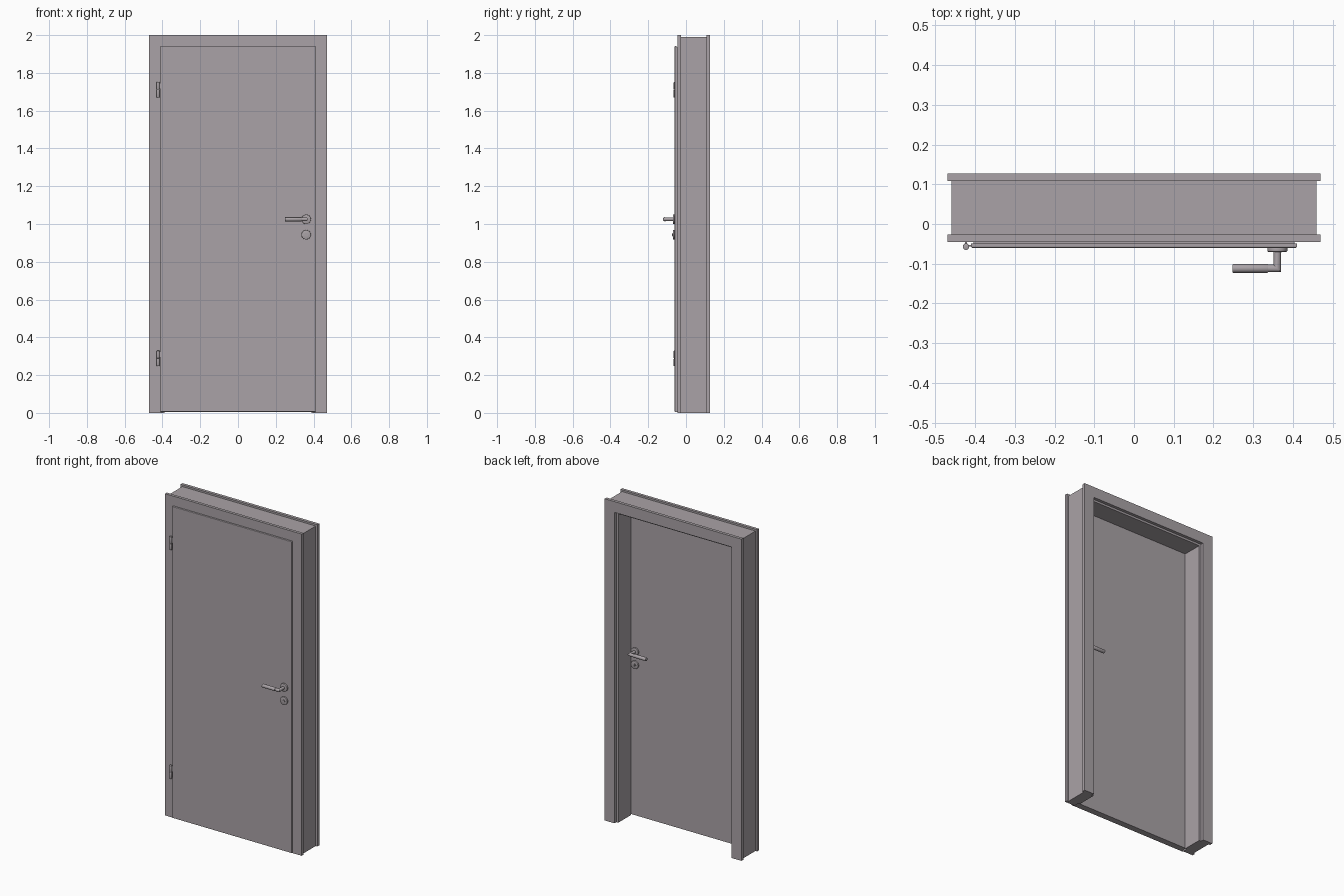
import bpy, bmesh, math
from mathutils import Matrix, Vector

if "Cube" in bpy.data.objects:
    bpy.data.objects.remove(bpy.data.objects["Cube"])

mat = bpy.data.materials.new("warm_grey")
mat.diffuse_color = (0.40, 0.365, 0.385, 1)
mat.use_nodes = True
mat.node_tree.nodes["Principled BSDF"].inputs["Base Color"].default_value = mat.diffuse_color


def finish(name, bm, smooth=False):
    bmesh.ops.recalc_face_normals(bm, faces=bm.faces)
    me = bpy.data.meshes.new(name)
    bm.to_mesh(me)
    bm.free()
    me.materials.append(mat)
    ob = bpy.data.objects.new(name, me)
    bpy.context.collection.objects.link(ob)
    if smooth:
        bpy.ops.object.select_all(action='DESELECT')
        ob.select_set(True)
        bpy.context.view_layer.objects.active = ob
        bpy.ops.object.shade_smooth_by_angle(angle=math.radians(35))
    return ob


def loft(name, rings, smooth=False):
    """Skin a list of closed rings and cap both ends."""
    bm = bmesh.new()
    vr = [[bm.verts.new(p) for p in r] for r in rings]
    n = len(vr[0])
    for a, b in zip(vr, vr[1:]):
        for i in range(n):
            j = (i + 1) % n
            bm.faces.new((a[i], a[j], b[j], b[i]))
    bm.faces.new(vr[0])
    bm.faces.new(vr[-1])
    return finish(name, bm, smooth)


def box(name, x0, x1, y0, y1, z0, z1, bevel=0):
    bm = bmesh.new()
    size = Matrix.Diagonal((x1 - x0, y1 - y0, z1 - z0, 1))
    mid = Vector((x0 + x1, y0 + y1, z0 + z1)) / 2
    bmesh.ops.create_cube(bm, size=1, matrix=Matrix.Translation(mid) @ size)
    if bevel:
        edges = [e for e in bm.edges if all(v.co.y < mid.y for v in e.verts)]
        bmesh.ops.bevel(bm, geom=edges, offset=bevel, segments=2,
                        profile=0.5, affect='EDGES')
    return finish(name, bm)


def rod(name, start, end, r, bevel=0):
    a, b = Vector(start), Vector(end)
    d = b - a
    m = Matrix.Translation((a + b) / 2) @ d.to_track_quat('Z', 'Y').to_matrix().to_4x4()
    bm = bmesh.new()
    bmesh.ops.create_cone(bm, cap_ends=True, segments=32, radius1=r, radius2=r,
                          depth=d.length, matrix=m)
    if bevel:
        edges = [e for e in bm.edges if any(len(f.verts) > 4 for f in e.link_faces)]
        bmesh.ops.bevel(bm, geom=edges, offset=bevel, segments=2,
                        profile=0.5, affect='EDGES')
    return finish(name, bm, True)


# Door frame: (inset, y) profile swept round the opening with mitred corners
profile = [(0, -.045), (0, -.027), (.011, -.027), (.011, .108), (0, .108),
           (0, .127), (.067, .127), (.067, .108), (.08, .108), (.08, -.015),
           (.07, -.015), (.07, -.045)]
corners = [(-1, 0), (-1, 1), (1, 1), (1, 0)]
loft("door_frame", [[(s * (.47 - d), y, t * (2 - d)) for d, y in profile]
                    for s, t in corners])

# Rebated door leaf: overlapping front panel, inner body and seal strip
box("leaf_front", -.41, .41, -.060, -.049, .006, 1.942, .003)
box("leaf_seal", -.404, .404, -.049, -.0452, .006, 1.935)
box("leaf_body", -.396, .396, -.0455, -.018, .006, 1.926)

# Lever handles and key plates on both sides (o = outward y direction)
hx, hz = .361, 1.025
for side, face, o in (("front", -.060, -1), ("back", -.018, 1)):
    plate, grip = face + o * .010, face + o * .052
    rod(side + "_handle_rose", (hx, face - o * .001, hz), (hx, plate, hz), .025, .002)
    r = .0095
    rings = [[], [], []]
    for k in range(32):
        c = r * math.cos(k * math.tau / 32)
        z = hz + r * math.sin(k * math.tau / 32)
        y = grip + o * c
        rings[0].append((hx + c, plate - o * .001, z))
        rings[1].append((hx + c, y, z))
        rings[2].append((.337, y, z))
    loft(side + "_handle_elbow", rings, True)
    rod(side + "_handle_grip", (.338, grip, hz), (.248, grip, hz), .0108, .0015)

    # Key plate with raised lock core
    kz = .943
    rod(side + "_key_plate", (hx, face - o * .001, kz), (hx, plate, kz), .025, .002)
    rod(side + "_lock_core", (hx, plate - o * .001, kz), (hx, plate + o * .002, kz), .010)
    box(side + "_key_slot", hx - .0015, hx + .0015, *sorted((plate, plate + o * .003)),
        kz - .006, kz + .006)

# Two-part hinges with a leaf tab
for label, z in (("lower", .288), ("upper", 1.71)):
    for part, a, b in (("bottom", -.041, -.001), ("top", .001, .041)):
        rod(f"{label}_hinge_{part}", (-.423, -.057, z + a), (-.423, -.057, z + b), .008, .001)
    rod(label + "_hinge_pin", (-.423, -.057, z - .03), (-.423, -.057, z + .03), .005)
    box(label + "_hinge_tab", -.423, -.405, -.057, -.053, z + .004, z + .036)
    box(label + "_hinge_mount", -.426, -.420, -.057, -.044, z - .036, z - .004)
